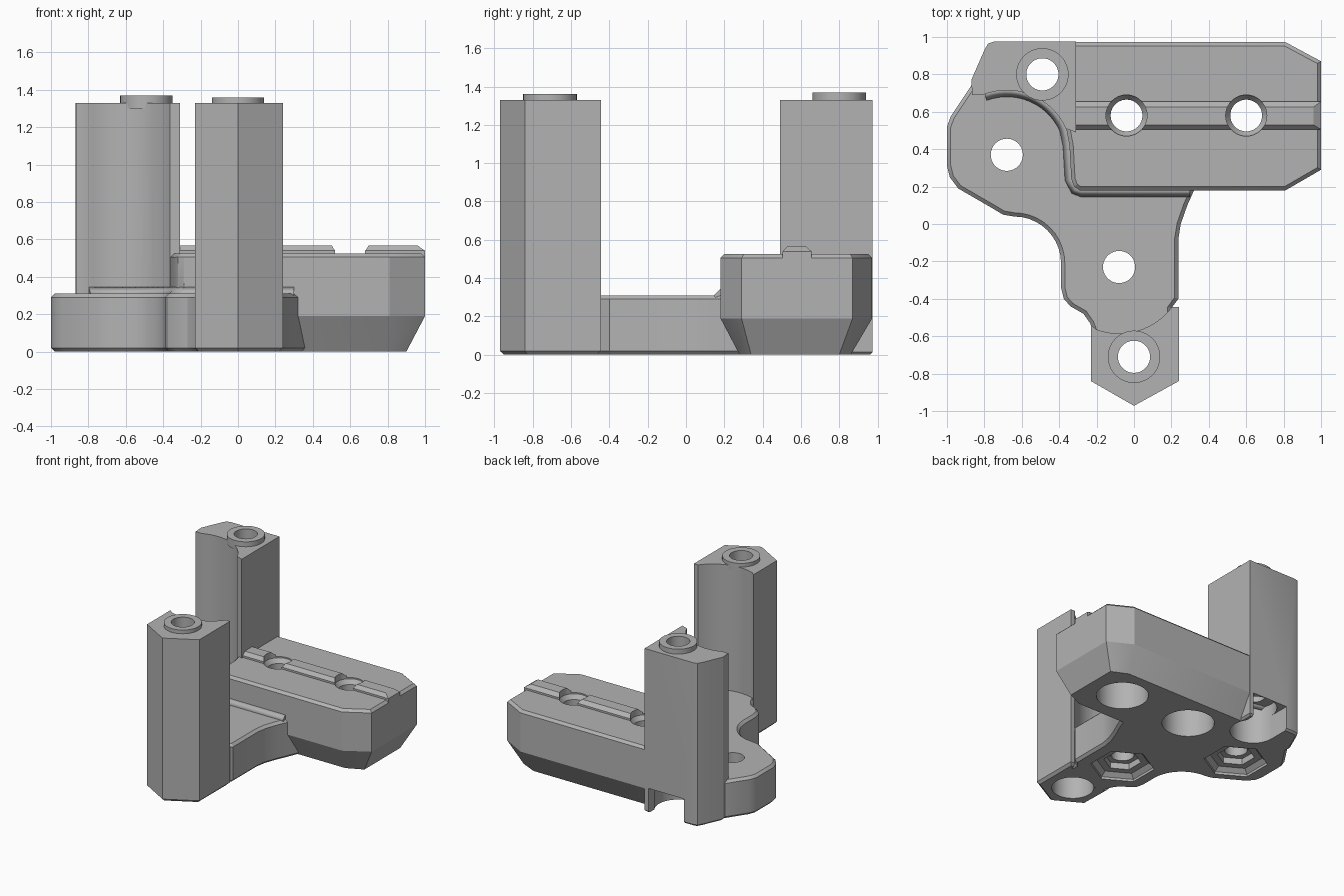
import bpy, bmesh, math
from mathutils import Vector

if "Cube" in bpy.data.objects:
    bpy.data.objects.remove(bpy.data.objects["Cube"])

grey = bpy.data.materials.new("plain grey")
grey.diffuse_color = (0.45, 0.45, 0.45, 1)
grey.use_nodes = True
grey.node_tree.nodes["Principled BSDF"].inputs["Base Color"].default_value = grey.diffuse_color


def arc(cx, cy, r, a0, a1, n=10):
    angs = [math.radians(a0 + (a1 - a0) * i / n) for i in range(n + 1)]
    return [(cx + r * math.cos(a), cy + r * math.sin(a)) for a in angs]


def circle(cx, cy, r, n=40, turn=0):
    return arc(cx, cy, r, turn, turn + 360, n)[:-1]


def inset(pts, d):
    """Mitred inward offset of a counter-clockwise outline."""
    out = []
    for i, p in enumerate(pts):
        p = Vector(p)
        e0 = (p - Vector(pts[i - 1])).normalized()
        e1 = (Vector(pts[(i + 1) % len(pts)]) - p).normalized()
        n0, n1 = Vector((-e0.y, e0.x)), Vector((-e1.y, e1.x))
        m = n0 + n1
        out.append(tuple(p + m * (d / max(0.5, 1 + n0.dot(n1)))))
    return out


def loft(name, layers):
    """Closed solid through stacked outlines [(z, points), ...]."""
    bm = bmesh.new()
    rings = [[bm.verts.new((x, y, z)) for x, y in pts] for z, pts in layers]
    n = len(rings[0])
    for a, b in zip(rings, rings[1:]):
        for i in range(n):
            j = (i + 1) % n
            bm.faces.new((a[i], a[j], b[j], b[i]))
    bm.faces.new(rings[0][::-1])
    bm.faces.new(rings[-1])
    bmesh.ops.recalc_face_normals(bm, faces=bm.faces[:])
    me = bpy.data.meshes.new(name)
    bm.to_mesh(me)
    bm.free()
    me.materials.append(grey)
    ob = bpy.data.objects.new(name, me)
    bpy.context.collection.objects.link(ob)
    return ob


A, B = (-0.68, 0.37), (-0.08, -0.23)           # nut holes in the base
REAR, FRONT = (-0.49, 0.80), (0.0, -0.71)      # post bores
RAIL = [(-0.04, 0.58), (0.60, 0.58)]           # block bores
parts = []

# Base plate with chamfered rims
base = ([(-1, 0.52), (-1, 0.31), (-0.985, 0.25), (-0.94, 0.19), (-0.75, 0.08), (-0.70, 0.05)]
        + arc(-0.64, -0.21, 0.25, 90, 0)
        + [(-0.39, -0.34), (-0.375, -0.40), (-0.34, -0.44), (-0.27, -0.48),
           (-0.235, -0.53), (-0.2, -0.62), (0.2, -0.62), (0.2, -0.45), (0.237, -0.40), (0.237, -0.08),
           (0.25, 0.0), (0.285, 0.1), (0.33, 0.2), (0.37, 0.3), (0.2, 0.5), (-0.3, 0.5),
           (-0.35, 0.75), (-0.8, 0.8), (-0.87, 0.74), (-0.98, 0.575)])
parts.append(loft("base_plate", [(0, inset(base, 0.02)), (0.02, base),
                                 (0.29, base), (0.31, inset(base, 0.02))]))

# Rear post, hollowed round the nut boss
rear = ([(-0.31, 0.49), (-0.31, 0.975), (-0.75, 0.975), (-0.78, 0.965), (-0.80, 0.93),
         (-0.865, 0.80), (-0.865, 0.70), (-0.82, 0.69)]
        + arc(-0.68, 0.37, 0.345, 112, 24, 14))
rear = [(-0.31, 0.49), (-0.31, 0.975), (-0.75, 0.975), (-0.78, 0.965), (-0.80, 0.93),
        (-0.905, 0.70), (-0.865, 0.69)] + arc(-0.68, 0.37, 0.345, 112, 24, 14)
rear[5] = (-0.87, 0.77)
parts.append(loft("rear_post", [(0, inset(rear, 0.015)), (0.015, rear), (1.33, rear)]))

# Front post, hollowed the same way
front = ([(-0.23, -0.84), (0, -0.972), (0.24, -0.84), (0.24, -0.445), (0.205, -0.445)]
         + arc(*B, 0.355, -37, -110, 12) + [(-0.23, -0.54)])
parts.append(loft("front_post", [(0, inset(front, 0.02)), (0.02, front), (1.33, front)]))

# Locating collars on the posts
parts.append(loft("rear_collar", [(1.30, circle(*REAR, 0.14)), (1.37, circle(*REAR, 0.14))]))
parts.append(loft("front_collar", [(1.30, circle(*FRONT, 0.14)), (1.36, circle(*FRONT, 0.14))]))

# Mounting block with tapered underside
block = [(-0.29, 0.18), (0.81, 0.18), (1, 0.29), (1, 0.87), (0.81, 0.972), (-0.33, 0.972),
         (-0.36, 0.5), (-0.345, 0.42), (-0.335, 0.24), (-0.32, 0.2)]
foot = [(-0.29, 0.28), (0.77, 0.28), (0.9, 0.34), (0.9, 0.80), (0.77, 0.86), (-0.33, 0.86),
        (-0.35, 0.5), (-0.34, 0.42), (-0.33, 0.33), (-0.31, 0.3)]
parts.append(loft("mounting_block", [(0, foot), (0.19, block), (0.505, block),
                                     (0.525, inset(block, 0.02))]))

# Locating rib along the block top
def rib(x0, x1, y0, y1):
    return [(x0, y0), (x1, y0), (x1, y1), (x0, y1)]


parts.append(loft("locating_rib", [(0.50, rib(-0.31, 1, 0.505, 0.655)),
                                   (0.54, rib(-0.31, 1, 0.505, 0.655)),
                                   (0.567, rib(-0.31, 0.96, 0.53, 0.625))]))

# Fillet where the base meets the block and rear post
path = arc(*A, 0.345, 110, 24, 14) + [(-0.345, 0.42), (-0.335, 0.24), (-0.31, 0.19),
                                      (-0.28, 0.18), (0.30, 0.18)]
cu = bpy.data.curves.new("fillet", "CURVE")
cu.dimensions, cu.bevel_depth, cu.bevel_resolution, cu.use_fill_caps = "3D", 0.035, 0, True
sp = cu.splines.new("POLY")
sp.points.add(len(path) - 1)
for p, (x, y) in zip(sp.points, path):
    p.co = (x, y, 0.31, 1)
cu.materials.append(grey)
fillet = bpy.data.objects.new("base_fillet", cu)
bpy.context.collection.objects.link(fillet)

# Cutters: stepped bores, hexagonal nut pockets and a side slot
def bore(c, steps, n=40, turn=0):
    return loft("bore_cutter", [(z, circle(*c, r, n, turn)) for z, r in steps])


cutters = [bore(c, [(-0.1, 0.195), (0.3, 0.195), (0.3, 0.085), (0.48, 0.085),
                    (0.515, 0.11), (0.7, 0.11)]) for c in RAIL]
cutters.append(bore(REAR, [(-0.1, 0.175), (0.3, 0.175), (0.3, 0.086), (1.5, 0.086)]))
cutters.append(bore(FRONT, [(-0.1, 0.157), (0.3, 0.157), (0.3, 0.086), (1.5, 0.086)]))
for c in (A, B):
    cutters.append(bore(c, [(-0.1, 0.24), (0.02, 0.24), (0.05, 0.2), (0.05, 0.14),
                            (0.1, 0.14)], 6, 30))
    cutters.append(bore(c, [(-0.1, 0.086), (0.5, 0.086)]))
cutters.append(loft("slot_cutter", [(-0.1, rib(-0.665, -0.315 - 0.03, 0.80, 1.1)),
                                    (0.2, rib(-0.665, -0.345, 0.80, 1.1))]))

for ob in parts:
    for c in cutters:
        m = ob.modifiers.new("cut", "BOOLEAN")
        m.operation, m.solver, m.object = "DIFFERENCE", "EXACT", c

# Bake the cuts and remove the cutters
bpy.context.view_layer.update()
dg = bpy.context.evaluated_depsgraph_get()
baked = [bpy.data.meshes.new_from_object(ob.evaluated_get(dg)) for ob in parts]
for ob, me in zip(parts, baked):
    ob.modifiers.clear()
    ob.data = me
for c in cutters:
    bpy.data.objects.remove(c)

# Smooth the rounded walls, keep machined edges sharp
bpy.ops.object.select_all(action="DESELECT")
for ob in parts:
    ob.select_set(True)
bpy.context.view_layer.objects.active = parts[0]
bpy.ops.object.shade_smooth_by_angle(angle=math.radians(25))
